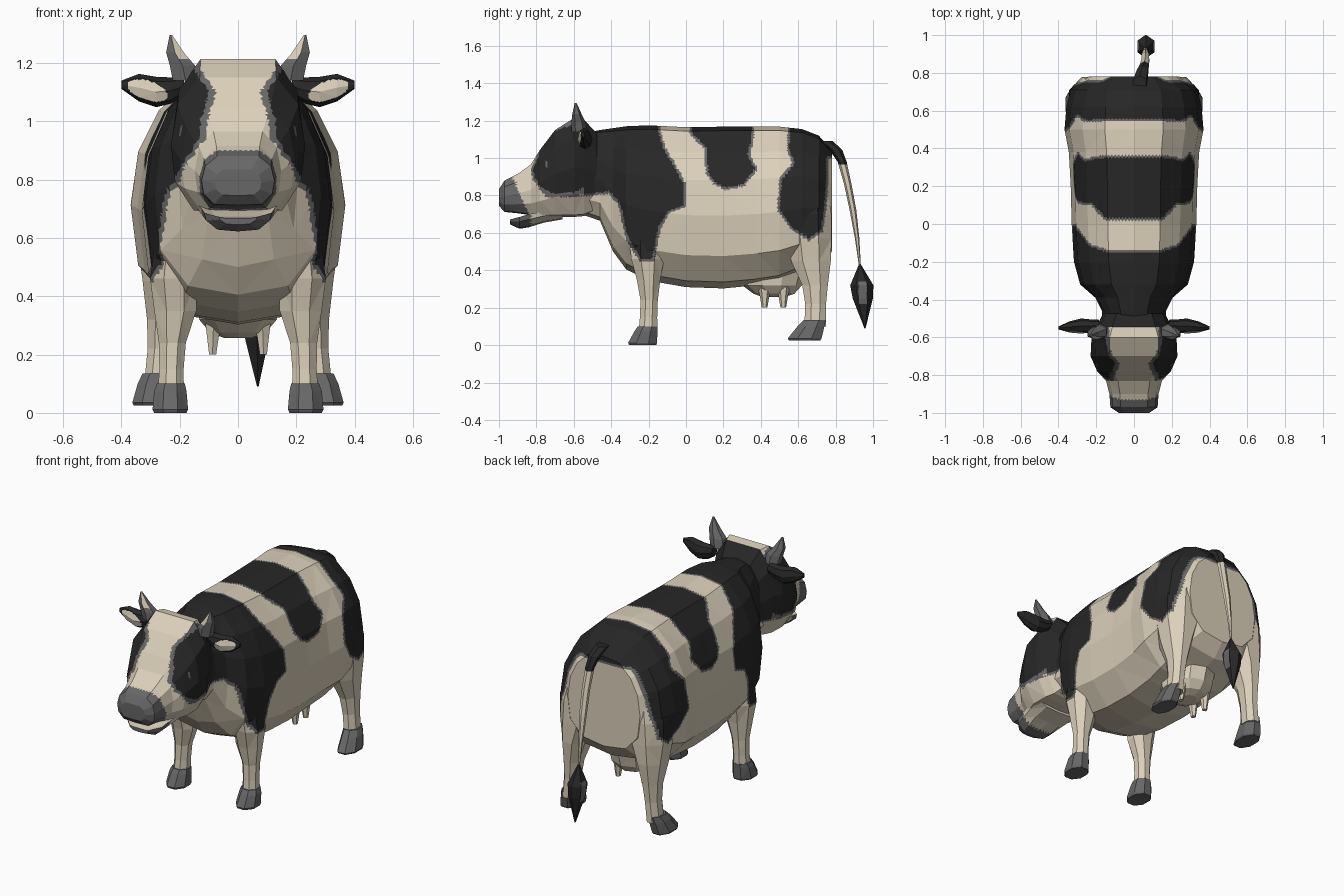
import bpy, bmesh, math

if "Cube" in bpy.data.objects:
    bpy.data.objects.remove(bpy.data.objects["Cube"])

def material(name, rgb):
    m = bpy.data.materials.new(name)
    m.diffuse_color = (*rgb, 1)
    m.use_nodes = True
    m.node_tree.nodes["Principled BSDF"].inputs["Base Color"].default_value = m.diffuse_color
    return m

MATS = [material("cream hide", (0.71, 0.63, 0.49)),
        material("black hide", (0.02, 0.02, 0.021)),
        material("grey horn", (0.135, 0.135, 0.137))]
CREAM, BLACK, GREY = 0, 1, 2


def finish(bm, me, paint, colour, size):
    """Split flat faces down to a size, then paint them by a rule."""
    bmesh.ops.triangulate(bm, faces=bm.faces[:])
    for _ in range(8 if size else 0):
        long = [e for e in bm.edges if e.calc_length() > size]
        if not long:
            break
        bmesh.ops.subdivide_edges(bm, edges=long, cuts=1, use_grid_fill=True)
        bmesh.ops.triangulate(bm, faces=[f for f in bm.faces if len(f.verts) > 3])
    bm.normal_update()
    for f in bm.faces:
        f.smooth = False
        f.material_index = paint(f.calc_center_median(), f.normal) if paint else colour
    if not me.materials:
        for m in MATS:
            me.materials.append(m)
    bm.to_mesh(me)
    bm.free()


def loft(name, rings, paint=None, colour=CREAM, size=0):
    """Skin a list of rings and cap both ends."""
    bm = bmesh.new()
    loops = [[bm.verts.new(p) for p in r] for r in rings]
    n = len(loops[0])
    for a, b in zip(loops, loops[1:]):
        for i in range(n):
            j = (i + 1) % n
            bm.faces.new((a[i], a[j], b[j], b[i]))
    bm.faces.new(loops[0])
    bm.faces.new(loops[-1])
    bmesh.ops.recalc_face_normals(bm, faces=bm.faces[:])
    me = bpy.data.meshes.new(name)
    finish(bm, me, paint, colour, size)
    ob = bpy.data.objects.new(name, me)
    bpy.context.collection.objects.link(ob)
    return ob


def fuse(base, parts, paint, size):
    """Unite parts into one skin, then paint it."""
    for p in parts:
        mod = base.modifiers.new("join", 'BOOLEAN')
        mod.operation, mod.solver, mod.object = 'UNION', 'EXACT', p
    bpy.context.view_layer.update()
    bm = bmesh.new()
    bm.from_object(base, bpy.context.evaluated_depsgraph_get())
    base.modifiers.clear()
    finish(bm, base.data, paint, CREAM, size)
    for p in parts:
        bpy.data.objects.remove(p)


def slices(stations, half):
    """Upright cross-sections along y from (y, top, bottom, half width)."""
    out = []
    for y, top, bot, w in stations:
        right = [(u * w, y, bot + v * (top - bot)) for u, v in half]
        out.append(right + [(-x, q, z) for x, q, z in right[-2:0:-1]])
    return out


def discs(stations, sides=8, s=1):
    """Level ellipses from (x, y, z, rx, ry)."""
    return [[(s * x + rx * math.cos(2 * math.pi * (i + .5) / sides),
              y + ry * math.sin(2 * math.pi * (i + .5) / sides), z) for i in range(sides)]
            for x, y, z, rx, ry in stations]


# Hide patches as side-view outlines (y, z)
PATCHES = [
    [(-.83, 1.4), (-.14, 1.4), (-.14, 1.15), (-.11, 1.05), (-.06, .97), (0, .86), (0, .74),
     (-.09, .71), (-.14, .62), (-.17, .45), (-.25, .45), (-.32, .57), (-.36, .75), (-.41, .81),
     (-.51, .80), (-.75, .79), (-.82, .89), (-.835, .97)],
    [(.02, 1.4), (.02, 1.13), (.10, 1.05), (.11, .91), (.15, .86), (.21, .83), (.31, .85),
     (.38, .94), (.34, 1.02), (.36, 1.10), (.37, 1.4)],
    [(.56, 1.4), (.54, 1.05), (.57, .97), (.50, .89), (.49, .72), (.56, .62), (.66, .56),
     (.73, .61), (.75, .73), (.76, .89), (.76, 1.0), (.9, 1.0), (.9, 1.4)]]
BOUNDS = [(min(q[0] for q in p), max(q[0] for q in p)) for p in PATCHES]
BLAZE = [(.80, .20), (.87, .15), (.93, .11), (1.0, .105), (1.1, .075), (1.18, .13), (1.3, .13)]


def inside_depth(poly, y, z):
    """Signed distance to an outline, positive inside."""
    best, inside = 9.0, False
    ay, az = poly[-1]
    for by, bz in poly:
        ey, ez, wy, wz = by - ay, bz - az, y - ay, z - az
        t = min(1, max(0, (wy * ey + wz * ez) / (ey * ey + ez * ez)))
        best = min(best, (wy - t * ey) ** 2 + (wz - t * ez) ** 2)
        if (az > z) != (bz > z) and y < ay + ey * (z - az) / ez:
            inside = not inside
        ay, az = by, bz
    return math.sqrt(best) * (1 if inside else -1)


def hide(p, n):
    x = abs(p.x)
    if p.y < -.93 + (.9 - p.z) * .45:
        return GREY                                  # nose
    if abs(p.y + .745) < .005 and .95 < p.z < .98 and x > .12:
        return GREY                                  # eye slit
    d = -1
    for poly, (lo, hi) in zip(PATCHES, BOUNDS):
        if lo < p.y < hi:
            d = max(d, inside_depth(poly, p.y, p.z))
    c = CREAM if d < -.002 else GREY if d < .011 else BLACK
    if p.y < -.545 and c != CREAM:                   # forehead blaze
        for (z0, a), (z1, b) in zip(BLAZE, BLAZE[1:]):
            if z0 <= p.z <= z1:
                d = x - (a + (b - a) * (p.z - z0) / (z1 - z0))
                return CREAM if d < 0 else GREY if d < .024 else c
    return c


def inner_ear(p, n):
    u, v = (abs(p.x) - .31) / .068, (p.z - 1.105 - (abs(p.x) - .31) * .25) / .034
    return CREAM if n.y < 0 and u * u + v * v < 1 else BLACK


# Body with neck
body = loft("body_head_and_legs", slices(
    [(-.56, 1.13, .70, .165), (-.46, 1.15, .665, .17), (-.39, 1.16, .50, .205),
     (-.32, 1.17, .405, .285), (-.20, 1.175, .345, .318), (0, 1.165, .31, .33),
     (.20, 1.168, .303, .335), (.38, 1.168, .32, .345), (.50, 1.168, .34, .368),
     (.62, 1.155, .39, .358), (.71, 1.12, .42, .335), (.78, 1.04, .50, .24)],
    [(0, 1), (.42, .975), (.74, .84), (.93, .67), (1, .45), (.93, .2), (.6, .04), (0, 0)]))

# Head
parts = [loft("head", slices(
    [(-.475, 1.13, .72, .165), (-.545, 1.205, .69, .20), (-.60, 1.213, .685, .225),
     (-.70, 1.15, .685, .23), (-.78, 1.045, .688, .195), (-.83, .965, .695, .148),
     (-.90, .915, .705, .13), (-.97, .88, .712, .125), (-1.0, .835, .745, .08)],
    [(0, 1), (.57, 1), (.9, .8), (1, .5), (.94, .23), (.66, .02), (0, 0)]))]

# Udder
parts.append(loft("udder", discs([(0, .46, .42, .15, .19), (0, .46, .32, .14, .16),
                                  (0, .47, .275, .10, .11), (0, .47, .257, .05, .06)], 10)))

# Lower jaw
loft("lower_jaw", slices(
    [(-.66, .72, .672, .15), (-.76, .715, .655, .14), (-.84, .70, .63, .125),
     (-.89, .685, .622, .115), (-.94, .672, .645, .065)],
    [(0, .85), (.7, .85), (1, 1), (.95, .6), (.62, .1), (0, 0)]),
    lambda p, n: GREY if p.y < -.83 and n.z < .5 else CREAM, size=.03)

for s, side in ((-1, "left"), (1, "right")):
    # Ears
    loft(side + "_ear", [[(s * x, y + ry * math.cos(a), z + rz * math.sin(a))
                          for a in [2 * math.pi * i / 8 for i in range(8)]]
                         for x, y, z, ry, rz in
                         [(.185, -.535, 1.12, .028, .03), (.23, -.54, 1.105, .035, .045),
                          (.28, -.54, 1.10, .04, .052), (.34, -.545, 1.115, .03, .047),
                          (.40, -.55, 1.125, .008, .014)]], inner_ear, size=.012)
    # Horns
    loft(side + "_horn", discs([(.18, -.57, 1.14, .05, .042), (.19, -.575, 1.19, .05, .038),
                                (.216, -.583, 1.235, .035, .025), (.23, -.59, 1.295, .005, .005)],
                               6, s),
         lambda p, n: CREAM if p.z > 1.215 and n.y < -.2 and n.x * p.x < 0 else GREY, size=.02)
    # Legs
    parts.append(loft(side + "_front_leg", discs(
        [(.21, -.20, .62, .075, .12), (.22, -.205, .46, .088, .095), (.215, -.20, .35, .078, .068),
         (.225, -.197, .24, .05, .05), (.228, -.20, .15, .045, .05), (.23, -.203, .08, .048, .054)],
        8, s)))
    parts.append(loft(side + "_rear_leg", discs(
        [(.19, .65, .88, .12, .11), (.215, .655, .70, .14, .132), (.23, .66, .57, .122, .128),
         (.25, .668, .45, .083, .115), (.262, .69, .32, .054, .074), (.268, .693, .22, .045, .06),
         (.28, .69, .10, .045, .062)], 8, s)))
    # Hooves
    loft(side + "_front_hoof", discs(
        [(.23, -.205, .10, .052, .057), (.232, -.214, .075, .06, .066),
         (.232, -.232, .012, .066, .084), (.232, -.232, 0, .06, .078)], 8, s), colour=GREY)
    loft(side + "_rear_hoof", discs(
        [(.284, .688, .135, .047, .064), (.294, .668, .10, .054, .078),
         (.305, .634, .035, .062, .098), (.305, .634, .025, .056, .09)], 8, s), colour=GREY)
    # Teats
    for y, row in ((.42, "front"), (.52, "rear")):
        parts.append(loft(f"{side}_{row}_teat", discs(
            [(.083, y, .31, .034, .036), (.086, y, .26, .023, .025),
             (.087, y, .20, .014, .015)], 6, s)))

fuse(body, parts, hide, .021)

# Tail and its tuft
loft("tail", discs([(.03, .745, 1.09, .04, .04), (.045, .80, 1.045, .034, .035),
                    (.055, .835, .98, .026, .024), (.06, .865, .86, .024, .02),
                    (.06, .893, .72, .022, .018), (.06, .915, .57, .013, .012),
                    (.062, .93, .42, .005, .005)], 6),
     lambda p, n: BLACK if p.z > .97 else CREAM, size=.03)
loft("tail_tuft", discs([(.062, .93, .43, .006, .006), (.063, .94, .32, .052, .062),
                         (.065, .945, .25, .046, .054), (.068, .957, .09, .003, .003)], 6),
     lambda p, n: GREY if abs(p.y - .945) < .022 and .22 < p.z < .34 else BLACK, size=.012)
